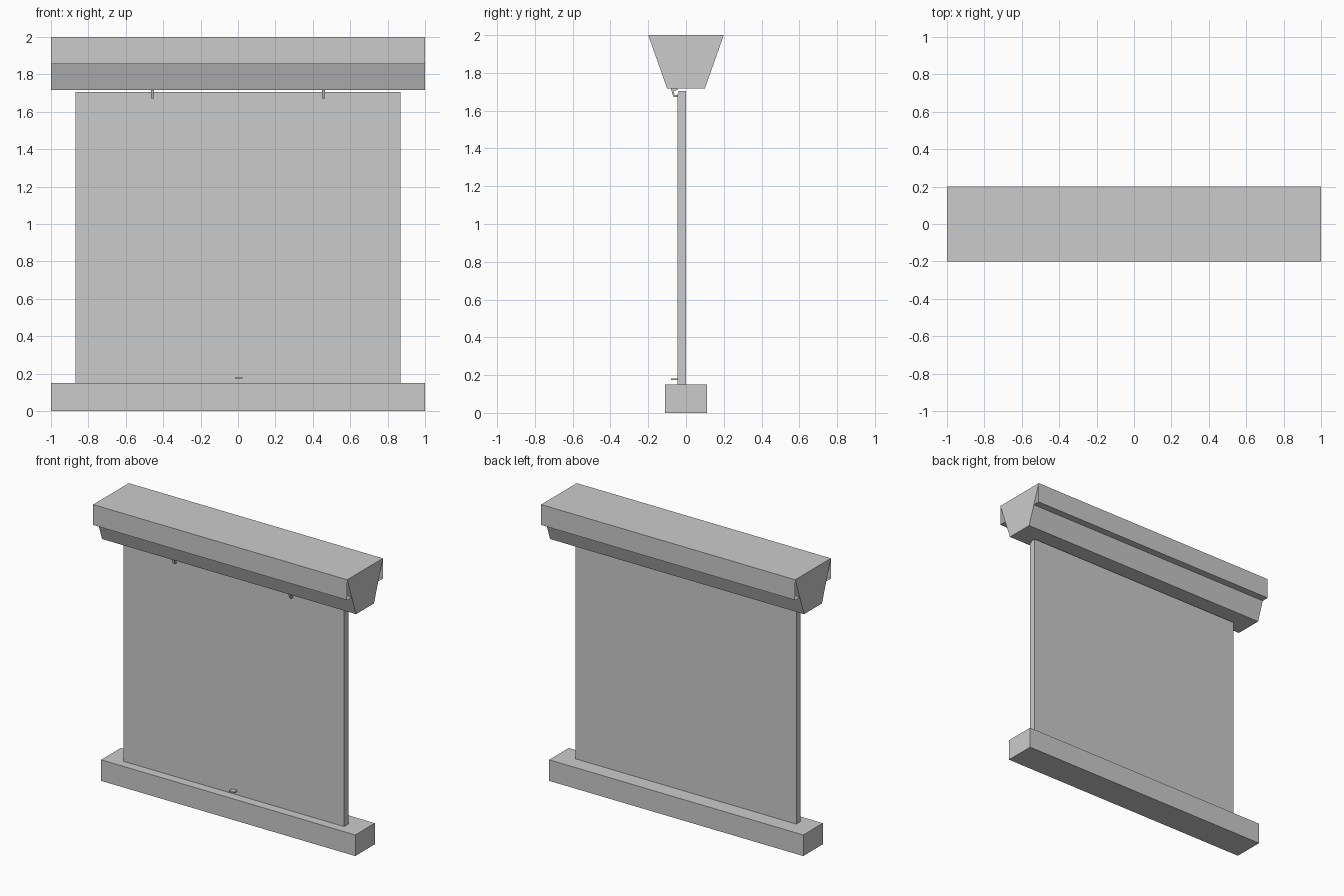
import bpy

if "Cube" in bpy.data.objects:
    bpy.data.objects.remove(bpy.data.objects["Cube"])


def extrude_x(name, profile, x0, x1, solid=True):
    """Extrude a (y, z) profile along x; an open profile gives an uncapped sheet."""
    n = len(profile)
    verts = [(x, y, z) for x in (x0, x1) for y, z in profile]
    count = n if solid else n - 1
    faces = [(i, i + n, (i + 1) % n + n, (i + 1) % n) for i in range(count)]
    if solid:
        faces += [tuple(range(n)), tuple(reversed(range(n, 2 * n)))]
    mesh = bpy.data.meshes.new(name)
    mesh.from_pydata(verts, [], faces)
    obj = bpy.data.objects.new(name, mesh)
    bpy.context.collection.objects.link(obj)
    return obj


def rect(y0, y1, z0, z1):
    return [(y0, z0), (y0, z1), (y1, z1), (y1, z0)]


# Base bar and tapered top beam
extrude_x("base_bar", rect(-0.11, 0.11, 0, 0.15), -1, 1)
extrude_x("top_beam", [(-0.1, 1.717), (-0.2, 2), (0.2, 2), (0.1, 1.717)], -1, 1)

# Open-ended fascia on both long sides of the beam, with a ledge underneath
for side, s in (("front", -1), ("back", 1)):
    profile = [(s * 0.2, 2), (s * 0.2, 1.855), (s * 0.149, 1.855)]
    if s > 0:
        profile.reverse()
    extrude_x(side + "_fascia", profile, -1, 1, solid=False)

# Hanging panel and its slightly shorter front sheet
extrude_x("panel", rect(-0.04, 0, 0.15, 1.705), -0.868, 0.868)
extrude_x("panel_face", rect(-0.046, -0.04, 0.15, 1.691), -0.868, 0.868)

# Bent hooks holding the panel
hook = [(-0.08, 1.717), (-0.067, 1.672), (-0.046, 1.672),
        (-0.046, 1.682), (-0.06, 1.684), (-0.067, 1.706),
        (-0.046, 1.709), (-0.046, 1.717)]
for side, x in (("left", -0.458), ("right", 0.458)):
    extrude_x(side + "_hook", hook[::-1], x - 0.008, x + 0.008)

# Small pull tab at the bottom
extrude_x("pull_tab", rect(-0.08, -0.046, 0.174, 0.183), -0.015, 0.025)
